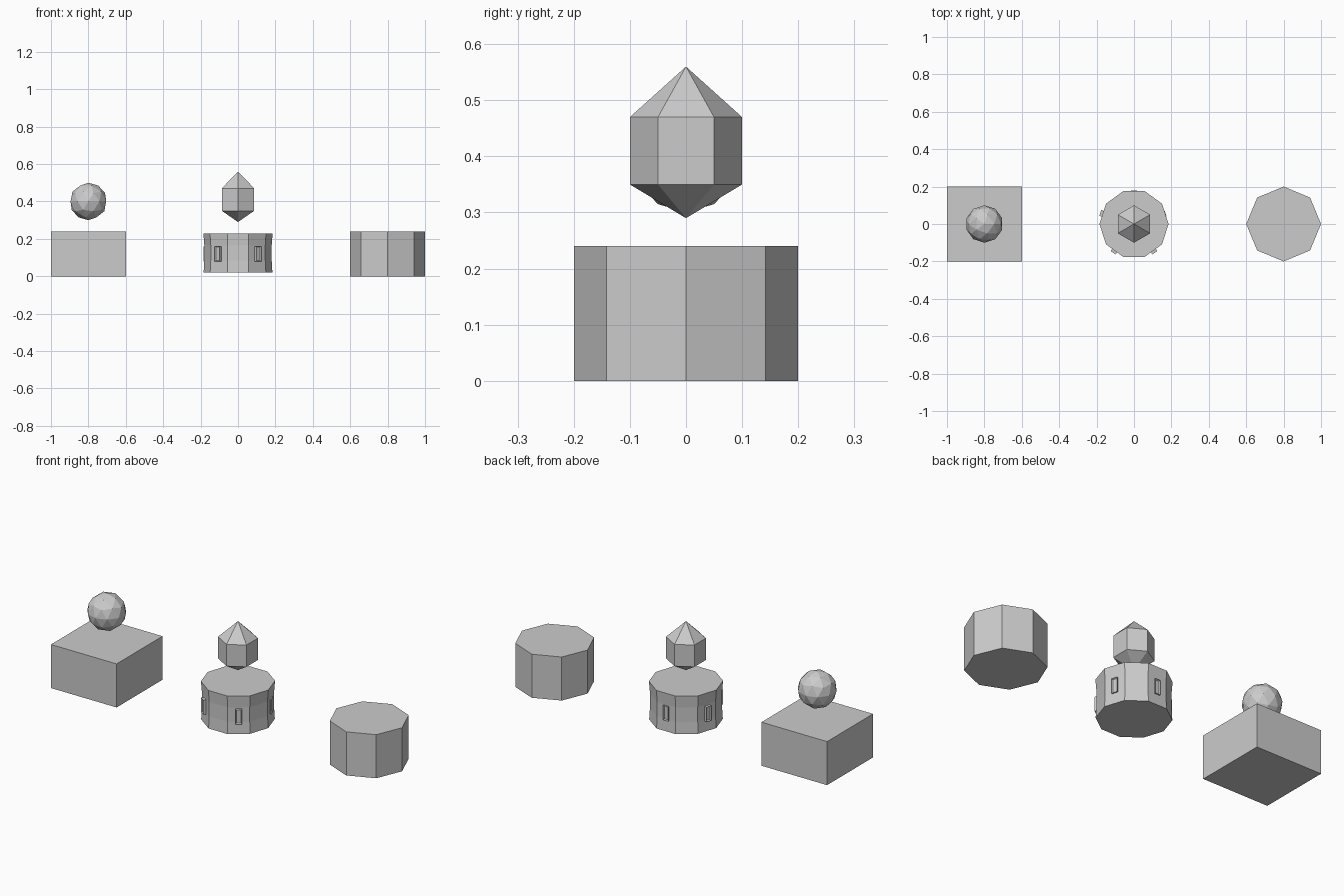
import bpy, bmesh
from math import radians, cos, sin
from mathutils import Matrix, Vector

if "Cube" in bpy.data.objects:
    bpy.data.objects.remove(bpy.data.objects["Cube"])


def finish(bm, name):
    bmesh.ops.recalc_face_normals(bm, faces=bm.faces)
    mesh = bpy.data.meshes.new(name)
    bm.to_mesh(mesh)
    bm.free()
    obj = bpy.data.objects.new(name, mesh)
    bpy.context.collection.objects.link(obj)
    return obj


def lathe(name, profile, sides, x=0.0, start=0.0):
    """Faceted solid from (radius, z) rings; radius 0 makes a point."""
    bm = bmesh.new()
    rings = []
    for r, z in profile:
        n = sides if r else 1
        rings.append([bm.verts.new((x + r * cos(radians(start + 360 * i / sides)),
                                    r * sin(radians(start + 360 * i / sides)), z))
                      for i in range(n)])
    for a, b in zip(rings, rings[1:]):
        for i in range(sides):
            j = (i + 1) % sides
            quad = [a[i % len(a)], a[j % len(a)], b[j % len(b)], b[i % len(b)]]
            bm.faces.new(list(dict.fromkeys(quad)))
    for ring in (rings[0], rings[-1]):
        if len(ring) > 1:
            bm.faces.new(ring)
    return finish(bm, name)


# square block
bm = bmesh.new()
bmesh.ops.create_cube(bm, size=1, matrix=Matrix.Translation((-0.8, 0, 0.12))
                      @ Matrix.Diagonal((0.4, 0.4, 0.24, 1)))
finish(bm, "square_block")

# faceted ball floating over the block
bm = bmesh.new()
bmesh.ops.create_icosphere(bm, subdivisions=2, radius=0.1,
                           matrix=Matrix.Translation((-0.8, 0, 0.4)))
finish(bm, "faceted_ball")

# octagonal block
lathe("octagonal_block", [(0.2, 0), (0.2, 0.24)], 8, x=0.8)

# ten-sided drum with a slight waist
lathe("drum", [(0.184, 0.02), (0.18, 0.085), (0.18, 0.165), (0.185, 0.23)], 10)

# hexagonal crystal above the drum
lathe("crystal", [(0, 0.29), (0.1, 0.35), (0.1, 0.47), (0, 0.56)], 6, start=30)

# recessed panels on every second drum side; the two back right ones sit deeper
for k, (angle, dist) in enumerate([(18, 0.17), (90, 0.17), (162, 0.182),
                                   (234, 0.182), (306, 0.182)]):
    bm = bmesh.new()
    place = (Matrix.Rotation(radians(angle), 4, 'Z')
             @ Matrix.Translation((dist, 0, 0.12))
             @ Matrix.Diagonal((0.016, 0.032, 0.08, 1)))
    bmesh.ops.create_cube(bm, size=1, matrix=place)
    bm.normal_update()
    out = Vector((cos(radians(angle)), sin(radians(angle)), 0))
    front = max(bm.faces, key=lambda f: f.normal.dot(out))
    bmesh.ops.inset_region(bm, faces=[front], thickness=0.006)
    bmesh.ops.translate(bm, verts=front.verts, vec=out * -0.006)
    finish(bm, f"side_panel_{k + 1}")
